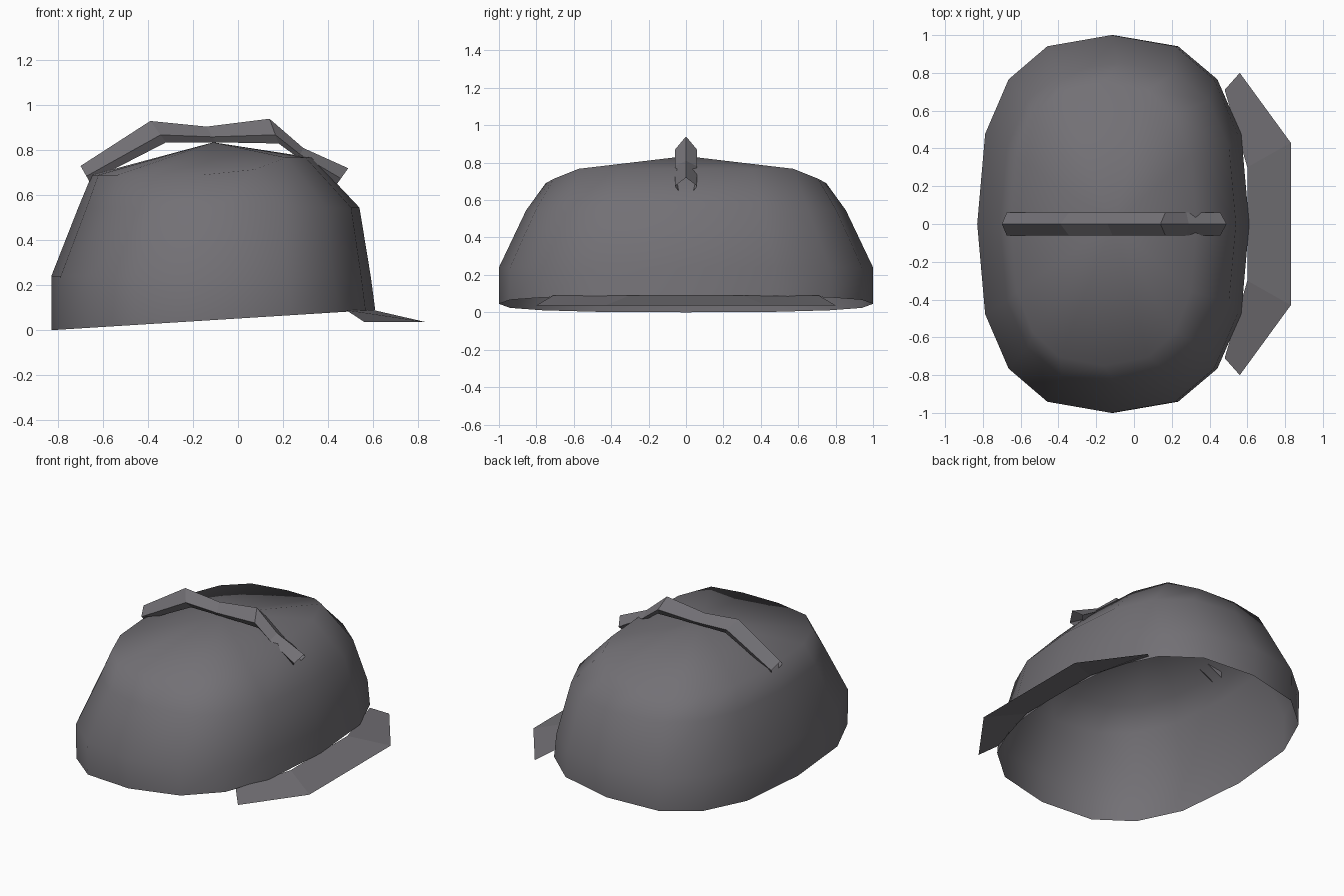
import bpy, math

cube = bpy.data.objects.get("Cube")
if cube:
    bpy.data.objects.remove(cube, do_unlink=True)

grey = bpy.data.materials.new("dark_grey")
grey.use_nodes = True
COLOUR = (0.17, 0.163, 0.178, 1)
grey.diffuse_color = COLOUR
grey.node_tree.nodes["Principled BSDF"].inputs["Base Color"].default_value = COLOUR


def make(name, verts, faces, smooth=None):
    mesh = bpy.data.meshes.new(name)
    mesh.from_pydata(verts, [], faces)
    mesh.materials.append(grey)
    obj = bpy.data.objects.new(name, mesh)
    bpy.context.collection.objects.link(obj)
    if smooth:
        bpy.ops.object.select_all(action='DESELECT')
        obj.select_set(True)
        bpy.context.view_layer.objects.active = obj
        bpy.ops.object.shade_smooth_by_angle(angle=math.radians(smooth))
    return obj


def strip(rows):
    """Quads joining consecutive rows of equal length."""
    n = len(rows[0])
    verts = [p for row in rows for p in row]
    faces = [(i * n + j, (i + 1) * n + j, (i + 1) * n + j + 1, i * n + j + 1)
             for i in range(len(rows) - 1) for j in range(n - 1)]
    return verts, faces


# Dome shell: rounded-box rings closed by a point at the crown, open below
SIDES = 16


def spread(v):
    return math.copysign(abs(v) ** 0.77, v) if abs(v) > 1e-6 else 0.0


def ring(front, back, half_width, height):
    points = []
    for k in range(SIDES):
        a = 2 * math.pi * k / SIDES
        c, s = spread(math.cos(a)), spread(math.sin(a))
        x = (front + back) / 2 + c * (front - back) / 2
        points.append((x, s * half_width, height(x, c)))
    return points


rings = [
    ring(0.61, -0.83, 1.0, lambda x, c: 0.0625 * (x + 0.83)),
    ring(0.59, -0.83, 1.0, lambda x, c: 0.24),
    ring(0.54, -0.71, 0.855, lambda x, c: 0.545),
    ring(0.33, -0.65, 0.75, lambda x, c: 0.69 + 0.077 * min(1, max(0, (c - 0.35) / 0.4))),
]
verts = [p for r in rings for p in r] + [(-0.11, 0, 0.835)]
faces = []
for r in range(len(rings) - 1):
    for k in range(SIDES):
        a, b = r * SIDES + k, r * SIDES + (k + 1) % SIDES
        faces.append((a, b, b + SIDES, a + SIDES))
top = (len(rings) - 1) * SIDES
faces += [(top + k, top + (k + 1) % SIDES, len(verts) - 1) for k in range(SIDES)]
make("helmet_dome", verts, faces, 60)

# Brim: one sloping sheet along the +x rim
inner = [(0.48, 0.71, 0.09), (0.60, 0.30, 0.09)]
outer = [(0.56, 0.80, 0.037), (0.83, 0.43, 0.037)]


def mirrored(half):
    return [(x, -y, z) for x, y, z in half] + half[::-1]


make("brim", *strip([outer_row for outer_row in (mirrored(inner), mirrored(outer))]))

# Crest: a bent roof-shaped band over the crown, (ridge x, z, lower edge x, z)
path = [(-0.70, 0.73, -0.66, 0.66), (-0.39, 0.93, -0.32, 0.835),
        (-0.14, 0.905, -0.10, 0.835), (0.14, 0.94, 0.18, 0.83),
        (0.29, 0.81, 0.27, 0.765), (0.49, 0.72, 0.44, 0.65)]
section = [(-0.04, 1), (-0.06, 0.65), (0, 0), (0.06, 0.65), (0.04, 1)]
rows = [[(rx + (lx - rx) * t, y, rz + (lz - rz) * t) for y, t in section]
        for rx, rz, lx, lz in path]
make("crest", *strip(rows))
